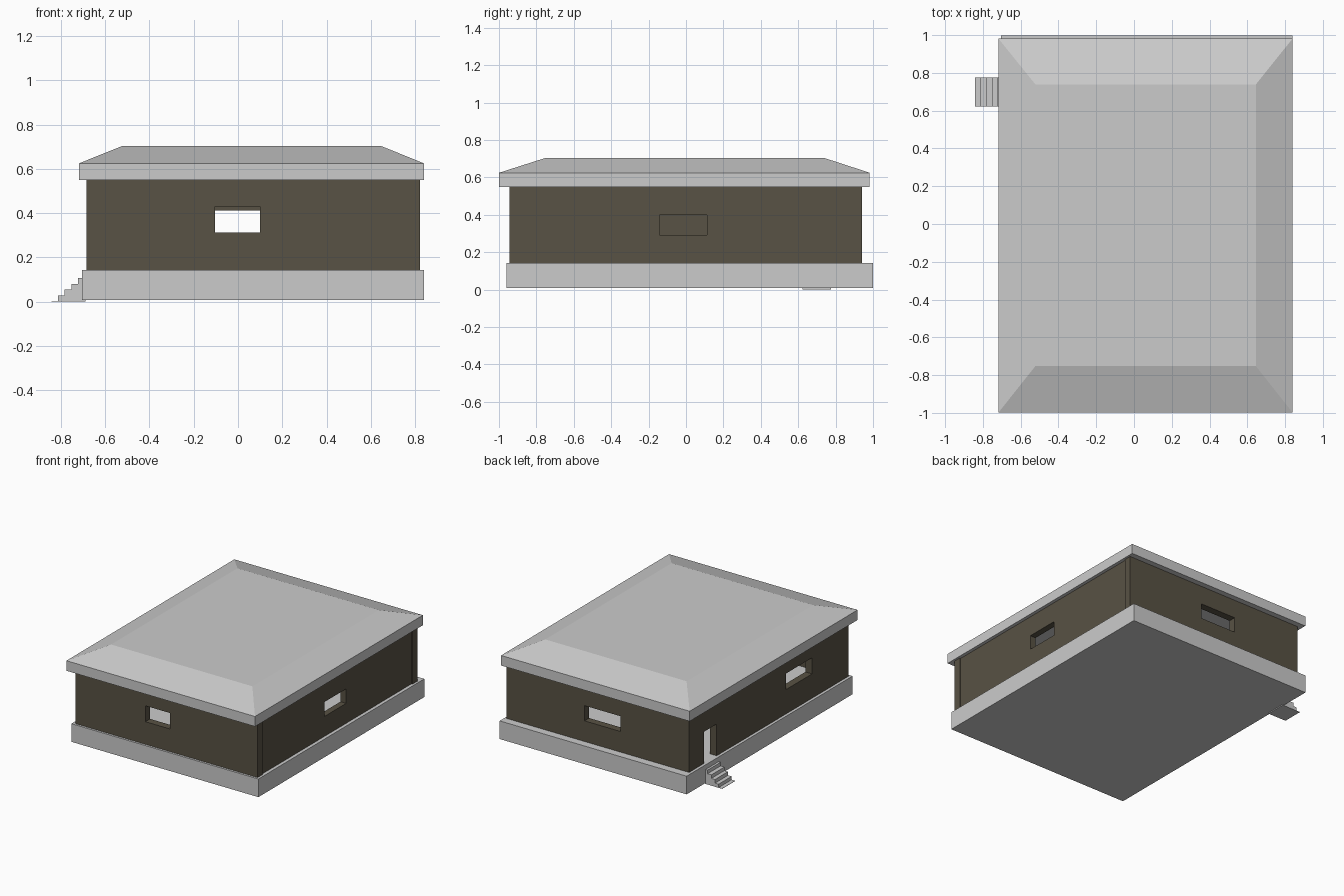
import bpy, bmesh

if "Cube" in bpy.data.objects:
    bpy.data.objects.remove(bpy.data.objects["Cube"])


def material(name, rgb):
    m = bpy.data.materials.new(name)
    m.diffuse_color = (*rgb, 1)
    m.use_nodes = True
    m.node_tree.nodes["Principled BSDF"].inputs["Base Color"].default_value = m.diffuse_color
    return m


GREY = material("light_grey_concrete", (0.6, 0.6, 0.6))
BROWN = material("dark_olive_brown", (0.098, 0.084, 0.058))


def finish(name, bm, mat):
    bmesh.ops.recalc_face_normals(bm, faces=bm.faces)
    me = bpy.data.meshes.new(name)
    bm.to_mesh(me)
    bm.free()
    ob = bpy.data.objects.new(name, me)
    bpy.context.collection.objects.link(ob)
    me.materials.append(mat)
    return ob


def box(name, x, y, z, mat):
    bm = bmesh.new()
    bmesh.ops.create_cube(bm, size=1)
    for v in bm.verts:
        for i, (a, b) in enumerate((x, y, z)):
            v.co[i] = a if v.co[i] < 0 else b
    return finish(name, bm, mat)


def wall(name, x, y, openings):
    """Wall slab with rectangular through-openings (x, y, z ranges)."""
    ob = box(name, x, y, (Z0, Z1), BROWN)
    for o in openings:
        cutter = box("cutter", *o, BROWN)
        cutter.hide_render = True
        mod = ob.modifiers.new("opening", 'BOOLEAN')
        mod.operation = 'DIFFERENCE'
        mod.solver = 'EXACT'
        mod.object = cutter
        bpy.context.view_layer.objects.active = ob
        bpy.ops.object.modifier_apply(modifier=mod.name)
        bpy.data.objects.remove(cutter)
    return ob


Z0, Z1, T = 0.143, 0.55, 0.055
XL, XR, YF, YB = -0.684, 0.823, -0.943, 0.94

# Foundation slab
box("foundation", (-0.705, 0.84), (-0.959, 0.999), (0.0075, Z0), GREY)

# Walls with windows and door
wall("front_wall", (XL, XR), (YF, YF + T),
     [((-0.105, 0.099), (-1.2, -0.8), (0.312, 0.431))])
wall("back_wall", (XL, XR), (YB - T, YB),
     [((-0.118, 0.18), (0.8, 1.2), (0.297, 0.411))])
wall("right_wall", (XR - T, XR - 0.008), (YF + T, YB - T),
     [((0.6, 1.0), (-0.142, 0.112), (0.292, 0.40))])
wall("left_wall", (XL, XL + T), (YF + T, YB - T),
     [((-1.0, -0.5), (-0.51, -0.205), (0.325, 0.445)),
      ((-1.0, -0.5), (0.615, 0.765), (0.0, 0.38))])

# Roof: eave slab topped by a shallow hipped frustum
bm = bmesh.new()
rings = []
for x0, x1, y0, y1, z in ((-0.718, 0.84, -0.999, 0.982, 0.55),
                          (-0.718, 0.84, -0.999, 0.982, 0.625),
                          (-0.522, 0.645, -0.752, 0.739, 0.704)):
    rings.append([bm.verts.new(c) for c in
                  ((x0, y0, z), (x1, y0, z), (x1, y1, z), (x0, y1, z))])
for lo, hi in zip(rings, rings[1:]):
    for i in range(4):
        j = (i + 1) % 4
        bm.faces.new((lo[i], lo[j], hi[j], hi[i]))
bm.faces.new(rings[0])
bm.faces.new(rings[-1])
finish("roof", bm, GREY)

# Entrance steps: stepped profile extruded along y
profile = [(-0.69, 0.0), (-0.842, 0.0), (-0.842, 0.002)]
z = 0.002
for k, x in enumerate((-0.813, -0.783, -0.753, -0.722)):
    profile.append((x, z))
    z = 0.027 * (k + 1)
    profile.append((x, z))
profile.append((-0.69, z))
bm = bmesh.new()
face = bm.faces.new([bm.verts.new((x, 0.622, h)) for x, h in profile])
ext = bmesh.ops.extrude_face_region(bm, geom=[face])
for v in ext["geom"]:
    if isinstance(v, bmesh.types.BMVert):
        v.co.y = 0.776
finish("entrance_steps", bm, GREY)
